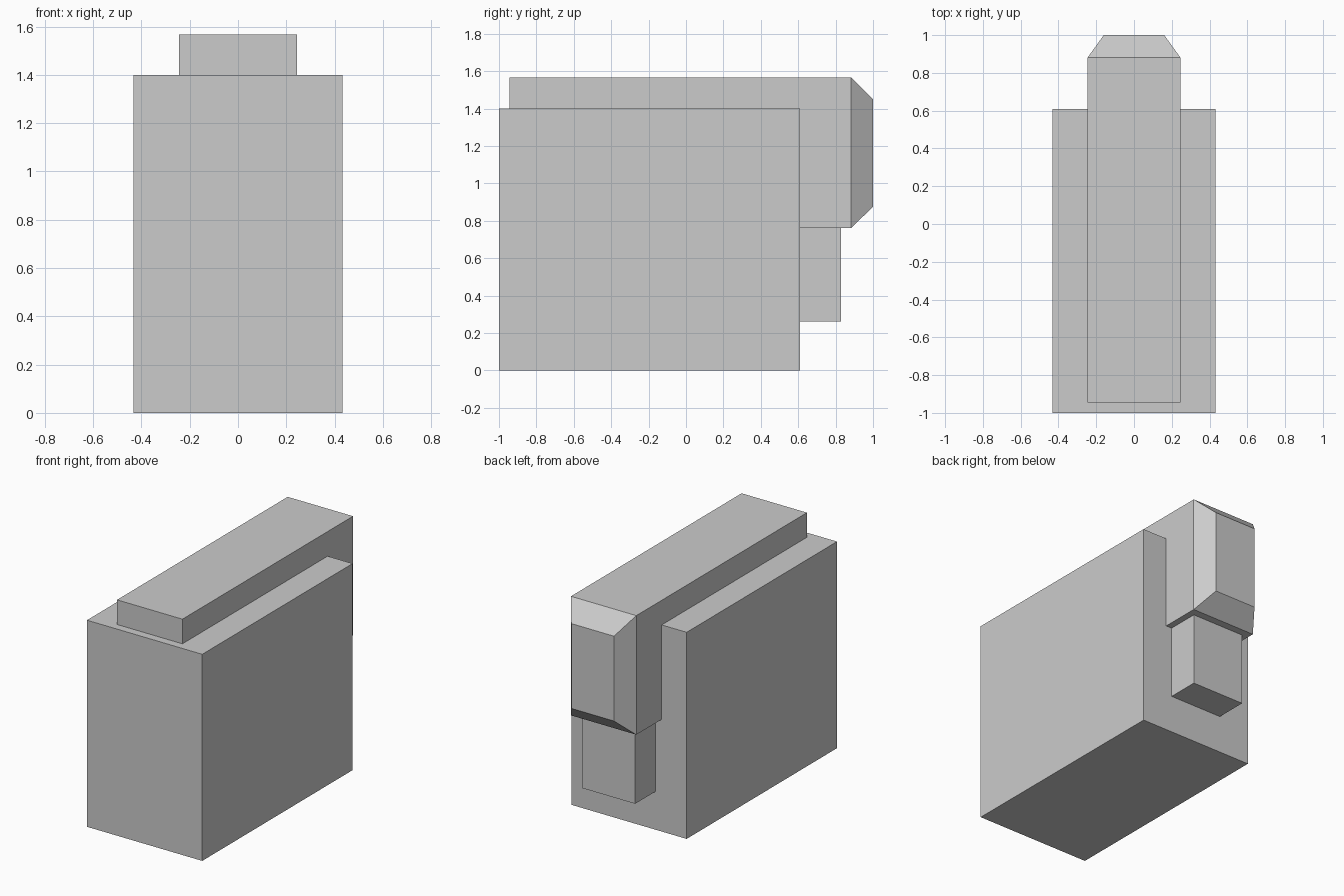
import bpy
import bmesh

cube = bpy.data.objects.get("Cube")
if cube:
    bpy.data.objects.remove(cube, do_unlink=True)

grey = bpy.data.materials.new("plain grey")
grey.use_nodes = True
colour = (0.6, 0.6, 0.6, 1)
grey.diffuse_color = colour
grey.node_tree.nodes["Principled BSDF"].inputs["Base Color"].default_value = colour


def finish(name, bm):
    bmesh.ops.recalc_face_normals(bm, faces=bm.faces)
    mesh = bpy.data.meshes.new(name)
    bm.to_mesh(mesh)
    bm.free()
    mesh.materials.append(grey)
    obj = bpy.data.objects.new(name, mesh)
    bpy.context.collection.objects.link(obj)
    return obj


def box(name, half_width, y0, y1, z0, z1):
    bm = bmesh.new()
    bmesh.ops.create_cube(bm, size=1)
    for v in bm.verts:
        v.co = (v.co.x * 2 * half_width,
                y1 if v.co.y > 0 else y0,
                z1 if v.co.z > 0 else z0)
    return finish(name, bm)


# Main body and the small block low on the back
box("main_body", 0.432, -1, 0.61, 0, 1.4)
box("lower_back_block", 0.2, 0.6, 0.83, 0.26, 0.77)

# Top rail that bends down over the back: side profile extruded across x
rail_half = 0.245
profile = [(-0.945, 1.39), (-0.945, 1.567), (0.882, 1.567),
           (0.882, 0.76), (0.6, 0.76), (0.6, 1.39)]
bm = bmesh.new()
side = bm.faces.new([bm.verts.new((-rail_half, y, z)) for y, z in profile])
extruded = bmesh.ops.extrude_face_region(bm, geom=[side])["geom"]
bmesh.ops.translate(bm, vec=(2 * rail_half, 0, 0),
                    verts=[g for g in extruded if isinstance(g, bmesh.types.BMVert)])
bm.normal_update()

# Tapered end of the rail, drawn out from its back face
bmesh.ops.recalc_face_normals(bm, faces=bm.faces)
back = max(bm.faces, key=lambda f: f.calc_center_median().y)
tip = bmesh.ops.extrude_discrete_faces(bm, faces=[back])["faces"][0]
rim = [e for e in bm.edges if e.is_boundary and e not in tip.edges[:]]
tip_verts = tip.verts[:]
for v in tip_verts:
    v.co.y = 1
    v.co.x *= 0.16 / rail_half
    v.co.z = 1.45 if v.co.z > 1 else 0.875
if rim:
    bmesh.ops.bridge_loops(bm, edges=rim + tip.edges[:])
finish("top_rail", bm)
